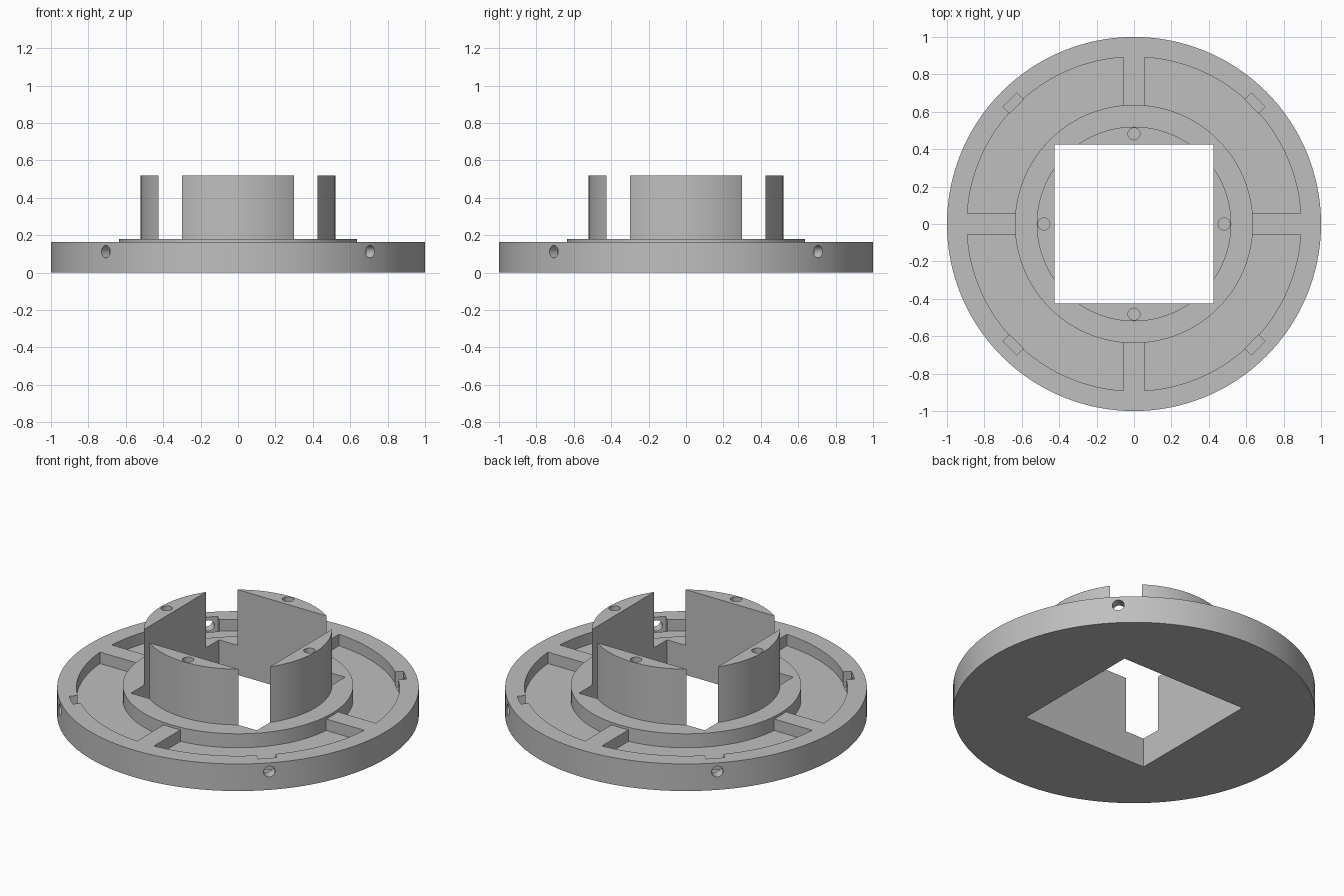
import bpy, bmesh, math
from math import sin, cos, pi
from mathutils import Matrix

cube = bpy.data.objects.get("Cube")
if cube:
    bpy.data.objects.remove(cube, do_unlink=True)

# Main dimensions
BASE_R, BASE_TOP, FLOOR = 1.0, 0.165, 0.095
RING_R, RING_TOP = 0.637, 0.18
HUB_R, HUB_TOP = 0.52, 0.52
POCKET_R, RIB = 0.893, 0.057
SQUARE = 0.425

grey = bpy.data.materials.new("grey plastic")
grey.use_nodes = True
colour = (0.52, 0.52, 0.52, 1)
grey.diffuse_color = colour
grey.node_tree.nodes["Principled BSDF"].inputs["Base Color"].default_value = colour


def arc(r, a0, a1, n):
    return [(r * cos(a0 + (a1 - a0) * i / n), r * sin(a0 + (a1 - a0) * i / n))
            for i in range(n + 1)]


def circle(r, n=128):
    return arc(r, 0, 2 * pi, n)[:-1]


def box(x0, x1, y0, y1):
    return [(x0, y0), (x1, y0), (x1, y1), (x0, y1)]


def prism(name, outline, z0, z1, matrix=Matrix()):
    """Extrude an outline between two heights, then place it."""
    bm = bmesh.new()
    face = bm.faces.new([bm.verts.new((x, y, z0)) for x, y in outline])
    top = bmesh.ops.extrude_face_region(bm, geom=[face])["geom"]
    bmesh.ops.translate(bm, vec=(0, 0, z1 - z0),
                        verts=[v for v in top if isinstance(v, bmesh.types.BMVert)])
    bmesh.ops.recalc_face_normals(bm, faces=bm.faces)
    bm.transform(matrix)
    mesh = bpy.data.meshes.new(name)
    bm.to_mesh(mesh)
    bm.free()
    mesh.materials.append(grey)
    obj = bpy.data.objects.new(name, mesh)
    bpy.context.collection.objects.link(obj)
    return obj


def combine(target, tool, operation):
    """Apply a boolean and discard the tool."""
    tool.hide_render = True
    mod = target.modifiers.new("boolean", 'BOOLEAN')
    mod.object, mod.operation, mod.solver = tool, operation, 'EXACT'
    bpy.context.view_layer.objects.active = target
    bpy.ops.object.modifier_apply(modifier=mod.name)
    bpy.data.objects.remove(tool, do_unlink=True)


mount = prism("round_mount", circle(BASE_R), 0, BASE_TOP)

# Four shallow pockets separated by ribs
inner = RING_R - 0.02
a, b = math.asin(RIB / POCKET_R), math.asin(RIB / inner)
pocket = arc(POCKET_R, a, pi / 2 - a, 32) + arc(inner, pi / 2 - b, b, 24)
for k in range(4):
    turn = Matrix.Rotation(k * pi / 2, 4, 'Z')
    combine(mount, prism("pocket_cutter", pocket, FLOOR, 0.3, turn), 'DIFFERENCE')

# Raised ring and hub
combine(mount, prism("raised_ring", circle(RING_R), 0.05, RING_TOP), 'UNION')
combine(mount, prism("hub", circle(HUB_R), 0.12, HUB_TOP), 'UNION')

# Square opening, which splits the hub into four segments
combine(mount, prism("square_cutter", box(-SQUARE, SQUARE, -SQUARE, SQUARE), -0.1, 0.7),
        'DIFFERENCE')

# Pin holes in the hub, nut slots and screw holes in the rim
for k in range(4):
    straight = Matrix.Rotation(k * pi / 2, 4, 'Z')
    diagonal = Matrix.Rotation(k * pi / 2 + pi / 4, 4, 'Z')
    pin = straight @ Matrix.Translation((0.482, 0, 0))
    screw = diagonal @ Matrix.Translation((0, 0, 0.112)) @ Matrix.Rotation(pi / 2, 4, 'Y')
    combine(mount, prism("pin_cutter", circle(0.032, 24), 0.32, 0.6, pin), 'DIFFERENCE')
    combine(mount, prism("slot_cutter", box(0.889, 0.938, -0.052, 0.052), 0.07, 0.3, diagonal),
            'DIFFERENCE')
    combine(mount, prism("screw_cutter", circle(0.033, 24), 0.889, 1.1, screw), 'DIFFERENCE')

# Smooth the curved walls, keep the edges sharp
bpy.ops.object.select_all(action='DESELECT')
mount.select_set(True)
bpy.context.view_layer.objects.active = mount
bpy.ops.object.shade_smooth_by_angle(angle=math.radians(30))
